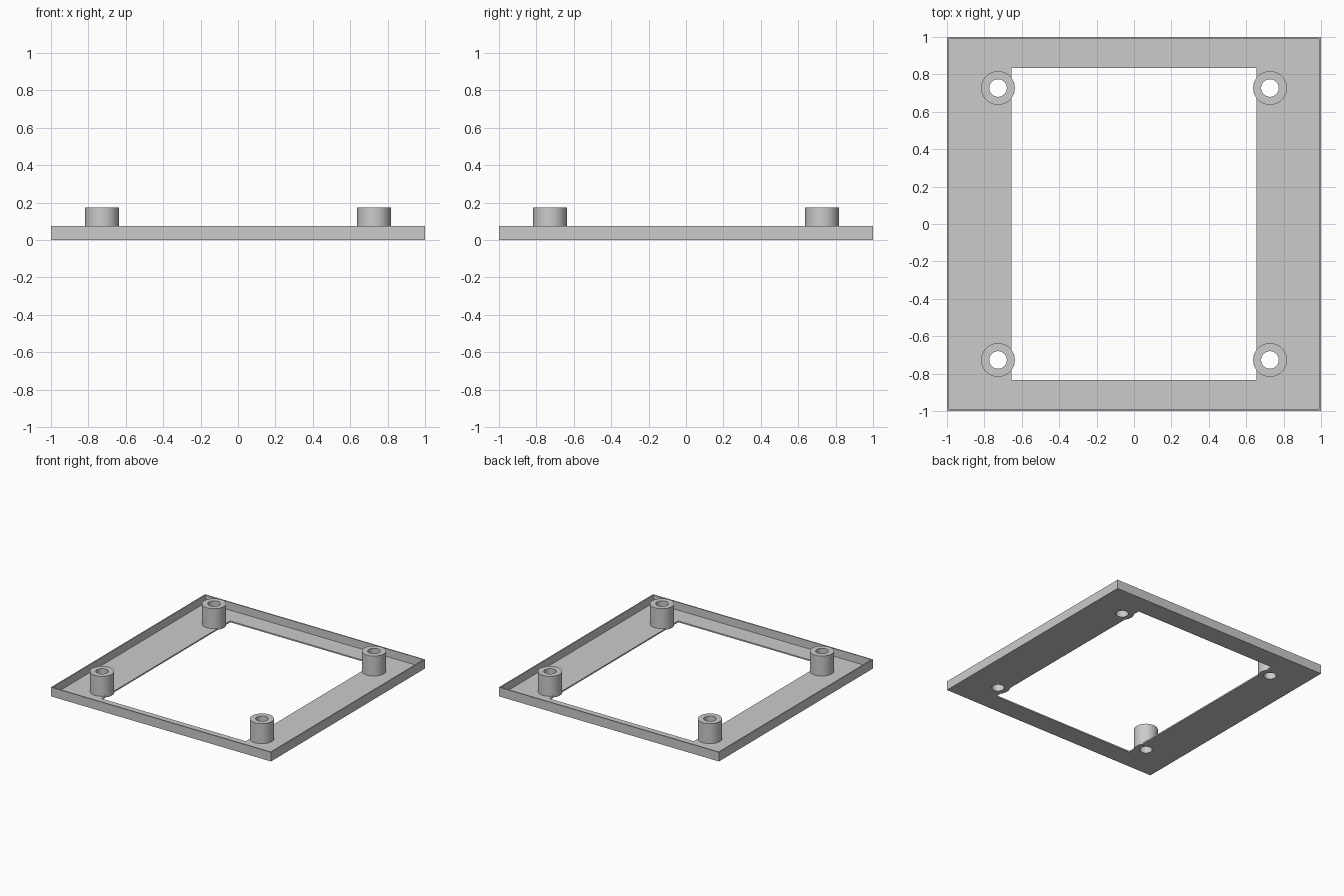
import bpy, bmesh

cube = bpy.data.objects.get("Cube")
if cube:
    bpy.data.objects.remove(cube, do_unlink=True)

# Main dimensions
HALF = 1.0
RIM_WALL, RIM_TOP, FLOOR = 0.01, 0.075, 0.011
OPEN_X, OPEN_Y = 0.655, 0.835
POST_AT, POST_R, POST_TOP, HOLE_R = 0.727, 0.09, 0.175, 0.047

grey = bpy.data.materials.new("plain grey")
grey.use_nodes = True
COLOUR = (0.6, 0.6, 0.6, 1)
grey.diffuse_color = COLOUR
grey.node_tree.nodes["Principled BSDF"].inputs["Base Color"].default_value = COLOUR


def make_object(name, bm):
    bmesh.ops.recalc_face_normals(bm, faces=bm.faces)
    mesh = bpy.data.meshes.new(name)
    bm.to_mesh(mesh)
    bm.free()
    mesh.materials.append(grey)
    obj = bpy.data.objects.new(name, mesh)
    bpy.context.collection.objects.link(obj)
    return obj


def corner_cylinders(name, radius, bottom, top):
    """Four upright cylinders, one near each corner."""
    bm = bmesh.new()
    for x in (-POST_AT, POST_AT):
        for y in (-POST_AT, POST_AT):
            new = bmesh.ops.create_cone(bm, cap_ends=True, segments=48, radius1=radius,
                                        radius2=radius, depth=top - bottom)
            bmesh.ops.translate(bm, verts=new["verts"], vec=(x, y, (bottom + top) / 2))
    return make_object(name, bm)


def apply_boolean(target, tool, operation):
    mod = target.modifiers.new(operation.lower(), "BOOLEAN")
    mod.operation, mod.solver, mod.object = operation, "EXACT", tool
    bpy.context.view_layer.objects.active = target
    bpy.ops.object.modifier_apply(modifier=mod.name)
    bpy.data.objects.remove(tool, do_unlink=True)


# Tray: a stepped rectangular section carried round the opening
inner = HALF - RIM_WALL
section = [(HALF, HALF, 0), (HALF, HALF, RIM_TOP), (inner, inner, RIM_TOP),
           (inner, inner, FLOOR), (OPEN_X, OPEN_Y, FLOOR), (OPEN_X, OPEN_Y, 0)]
bm = bmesh.new()
loops = [[bm.verts.new((sx * x, sy * y, z)) for sx, sy in ((-1, -1), (1, -1), (1, 1), (-1, 1))]
         for x, y, z in section]
for i, loop in enumerate(loops):
    following = loops[(i + 1) % len(loops)]
    for k in range(4):
        n = (k + 1) % 4
        bm.faces.new((loop[k], loop[n], following[n], following[k]))
tray = make_object("tray_with_standoffs", bm)

# Standoffs joined to the tray, then drilled right through
apply_boolean(tray, corner_cylinders("standoffs", POST_R, 0, POST_TOP), "UNION")
apply_boolean(tray, corner_cylinders("screw_holes", HOLE_R, -0.1, POST_TOP + 0.1), "DIFFERENCE")

# Smooth round walls, crisp edges
bpy.ops.object.select_all(action="DESELECT")
tray.select_set(True)
bpy.context.view_layer.objects.active = tray
bpy.ops.object.shade_smooth_by_angle(angle=0.5)
